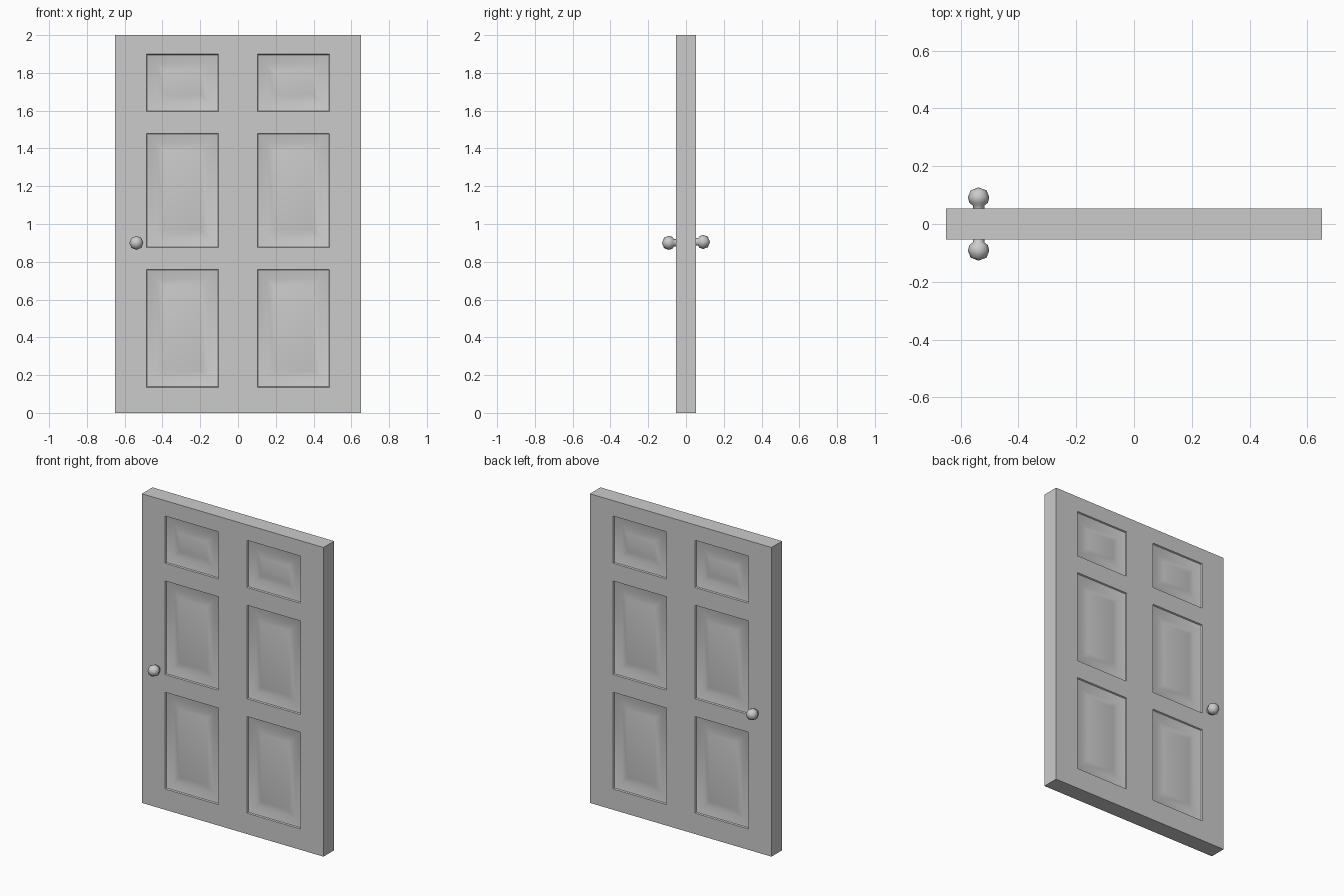
import bpy, bmesh
from math import radians, pi
from mathutils import Matrix, Vector

cube = bpy.data.objects.get("Cube")
if cube:
    bpy.data.objects.remove(cube, do_unlink=True)

grey = bpy.data.materials.new("plain grey")
grey.use_nodes = True
colour = (0.6, 0.6, 0.6, 1)
grey.diffuse_color = colour
grey.node_tree.nodes["Principled BSDF"].inputs["Base Color"].default_value = colour

WIDTH, HEIGHT, THICK = 1.3, 2.0, 0.108
COLUMNS = [(-0.485, -0.102), (0.102, 0.485)]
ROWS = [(0.135, 0.76), (0.875, 1.48), (1.595, 1.9)]
# Moulding steps: inset width, depth along the face normal
MOULDING = [(0.004, -0.008), (0.046, -0.014), (0.043, 0.008)]


def finish(bm, name, angle):
    mesh = bpy.data.meshes.new(name)
    bmesh.ops.recalc_face_normals(bm, faces=bm.faces)
    bm.to_mesh(mesh)
    bm.free()
    mesh.materials.append(grey)
    obj = bpy.data.objects.new(name, mesh)
    bpy.context.collection.objects.link(obj)
    bpy.ops.object.select_all(action="DESELECT")
    obj.select_set(True)
    bpy.context.view_layer.objects.active = obj
    bpy.ops.object.shade_smooth_by_angle(angle=radians(angle))
    return obj


def cut(bm, point, normal):
    bmesh.ops.bisect_plane(bm, geom=bm.verts[:] + bm.edges[:] + bm.faces[:],
                           plane_co=point, plane_no=normal)


def in_any(value, spans):
    return any(low < value < high for low, high in spans)


# Door slab, with six moulded panels on each face
bm = bmesh.new()
bmesh.ops.create_cube(bm, size=1, matrix=Matrix.Translation((0, 0, HEIGHT / 2))
                      @ Matrix.Diagonal((WIDTH, THICK, HEIGHT, 1)))
for span in COLUMNS:
    for x in span:
        cut(bm, (x, 0, 0), (1, 0, 0))
for span in ROWS:
    for z in span:
        cut(bm, (0, 0, z), (0, 0, 1))
bm.normal_update()
panels = []
for face in bm.faces:
    centre = face.calc_center_median()
    if abs(face.normal.y) > 0.9 and in_any(centre.x, COLUMNS) and in_any(centre.z, ROWS):
        panels.append(face)
for inset, depth in MOULDING:
    bmesh.ops.inset_individual(bm, faces=panels, thickness=inset, depth=depth,
                               use_even_offset=True)
    bm.normal_update()
finish(bm, "door_slab", 35)


# Door knobs, turned from a profile of radius and distance from the slab centre
PROFILE = [(0.020, 0.045), (0.020, 0.064), (0.032, 0.073), (0.037, 0.092),
           (0.028, 0.116), (0, 0.127)]


def knob(name, side, height):
    bm = bmesh.new()
    verts = [bm.verts.new((r, side * d, 0)) for r, d in PROFILE]
    edges = [bm.edges.new(pair) for pair in zip(verts, verts[1:])]
    bmesh.ops.spin(bm, geom=verts + edges, cent=(0, 0, 0), axis=(0, 1, 0),
                   angle=2 * pi, steps=8)
    bmesh.ops.remove_doubles(bm, verts=bm.verts, dist=0.0005)
    finish(bm, name, 60).location = Vector((-0.538, 0, height))


knob("front_knob", -1, 0.9)
knob("back_knob", 1, 0.905)
